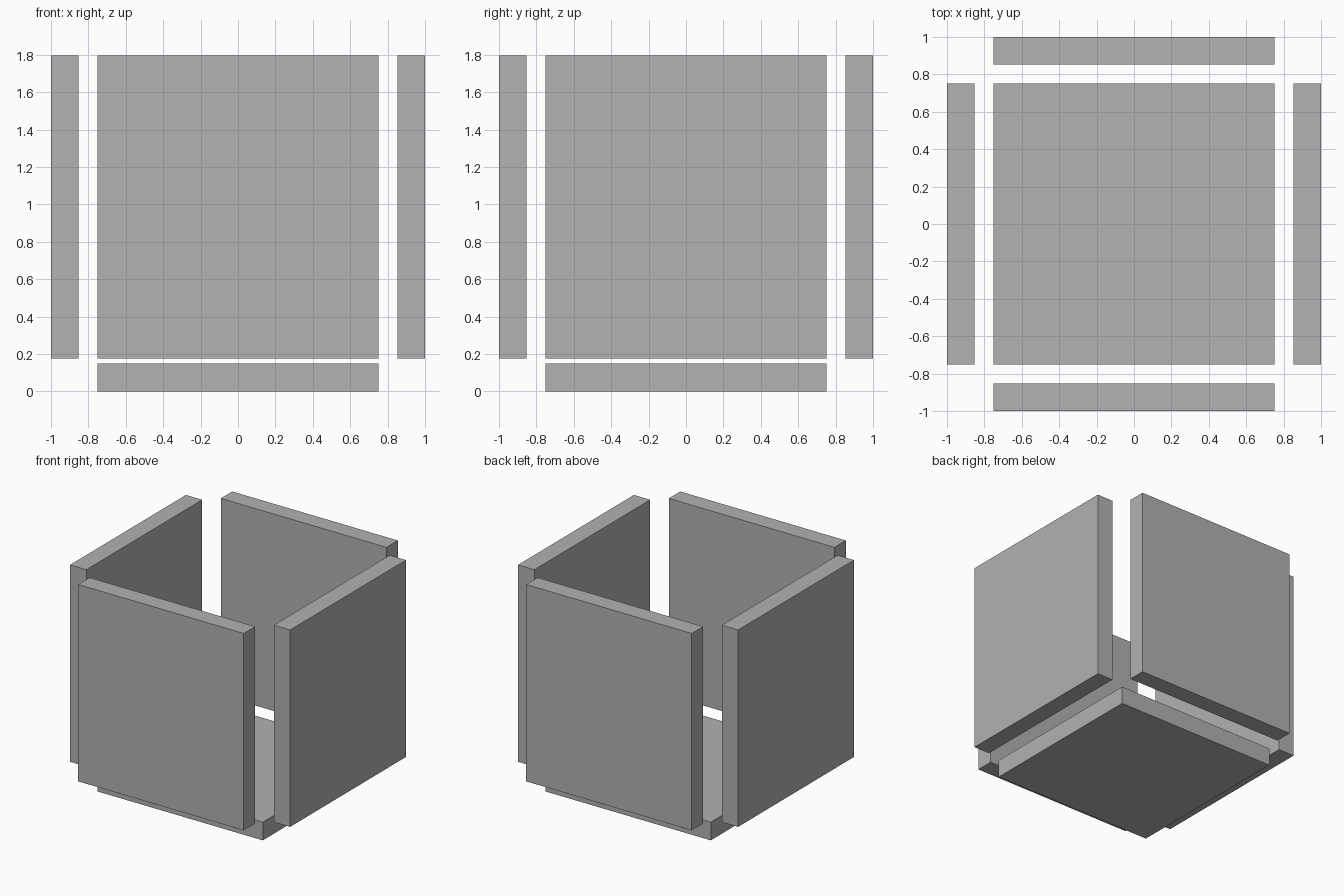
import bpy
import bmesh
from mathutils import Matrix, Vector

cube = bpy.data.objects.get("Cube")
if cube:
    bpy.data.objects.remove(cube, do_unlink=True)

# Single plain grey
GREY = (0.445, 0.445, 0.445, 1.0)
mat = bpy.data.materials.new("plain grey")
mat.diffuse_color = GREY
mat.use_nodes = True
mat.node_tree.nodes["Principled BSDF"].inputs["Base Color"].default_value = GREY

HALF_WIDTH = 0.752      # half the panel width
THICK = 0.148           # wall thickness
WALL_BOTTOM, WALL_TOP = 0.177, 1.795
FLOOR_TOP = 0.15


def box(name, low, high):
    """Flat-shaded box between two opposite corners."""
    low, high = Vector(low), Vector(high)
    bm = bmesh.new()
    bmesh.ops.create_cube(bm, size=1.0)
    bmesh.ops.transform(bm, verts=bm.verts,
                        matrix=Matrix.Diagonal((*(high - low), 1.0)))
    mesh = bpy.data.meshes.new(name)
    bm.to_mesh(mesh)
    bm.free()
    mesh.materials.append(mat)
    obj = bpy.data.objects.new(name, mesh)
    obj.location = (low + high) / 2
    bpy.context.collection.objects.link(obj)
    return obj


# Floor slab
box("floor_panel", (-HALF_WIDTH, -HALF_WIDTH, 0), (HALF_WIDTH, HALF_WIDTH, FLOOR_TOP))

# Four separate walls standing off from the floor slab
for name, side in (("front_wall", -1), ("back_wall", 1)):
    near, far = sorted((side * (1 - THICK), side))
    box(name, (-HALF_WIDTH, near, WALL_BOTTOM), (HALF_WIDTH, far, WALL_TOP))
for name, side in (("right_wall", -1), ("left_wall", 1)):
    near, far = sorted((side * (1 - THICK), side))
    box(name, (near, -HALF_WIDTH, WALL_BOTTOM), (far, HALF_WIDTH, WALL_TOP))
